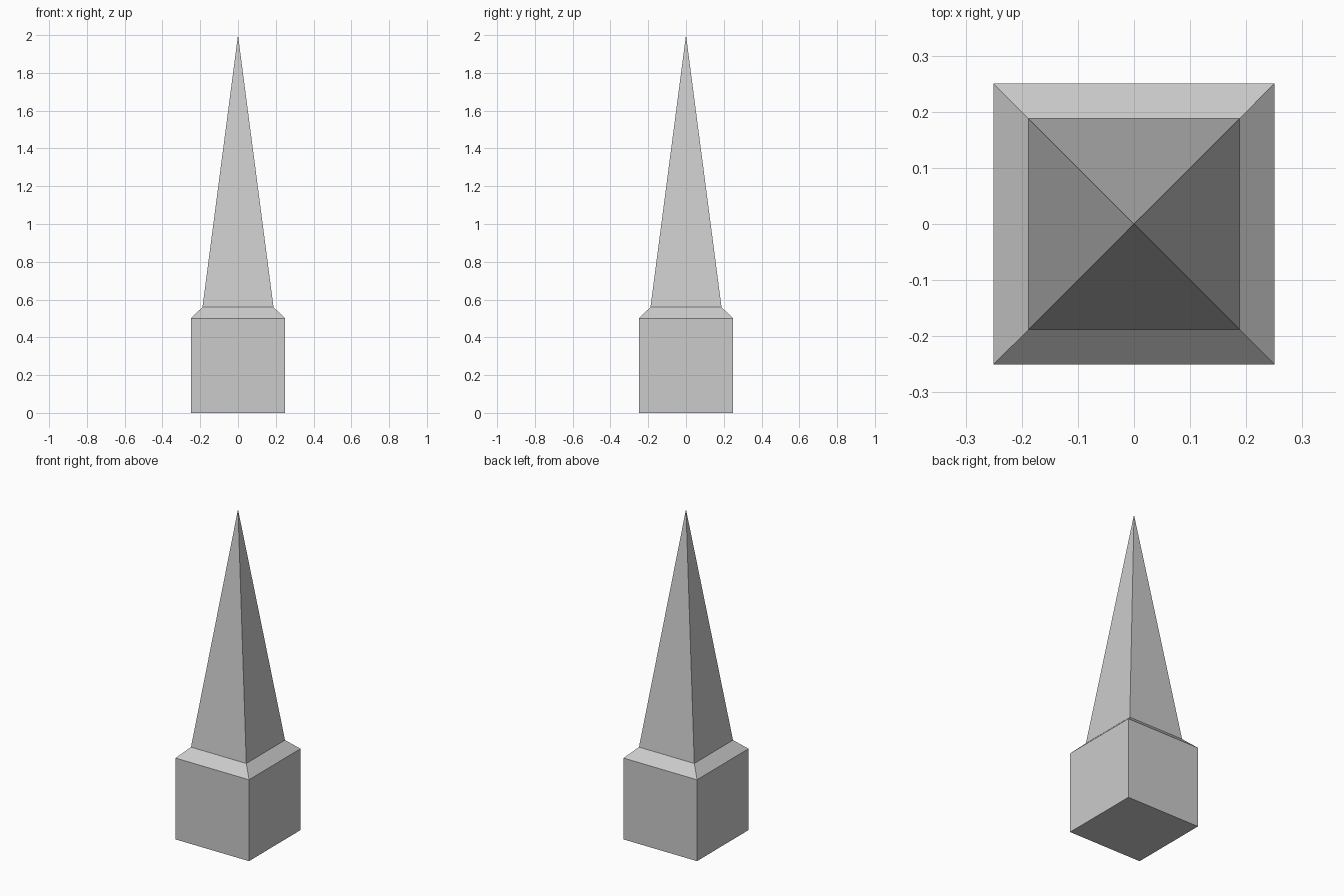
import bpy, bmesh

if "Cube" in bpy.data.objects:
    bpy.data.objects.remove(bpy.data.objects["Cube"])

# Square cross-sections of the obelisk: (half width, height)
SECTIONS = [(0.25, 0.0), (0.25, 0.5), (0.188, 0.56)]
TIP = (0, 0, 2.0)

bm = bmesh.new()


def square_ring(half, z):
    corners = [(-1, -1), (1, -1), (1, 1), (-1, 1)]
    return [bm.verts.new((sx * half, sy * half, z)) for sx, sy in corners]


rings = [square_ring(*s) for s in SECTIONS]

# Underside
bm.faces.new(rings[0][::-1])

# Plinth walls and sloped shoulder
for low, high in zip(rings, rings[1:]):
    for i in range(4):
        j = (i + 1) % 4
        bm.faces.new((low[i], low[j], high[j], high[i]))

# Tall pyramid spire
tip = bm.verts.new(TIP)
for i in range(4):
    bm.faces.new((rings[-1][i], rings[-1][(i + 1) % 4], tip))

mesh = bpy.data.meshes.new("obelisk")
bm.to_mesh(mesh)
bm.free()
bpy.context.collection.objects.link(bpy.data.objects.new("obelisk", mesh))
